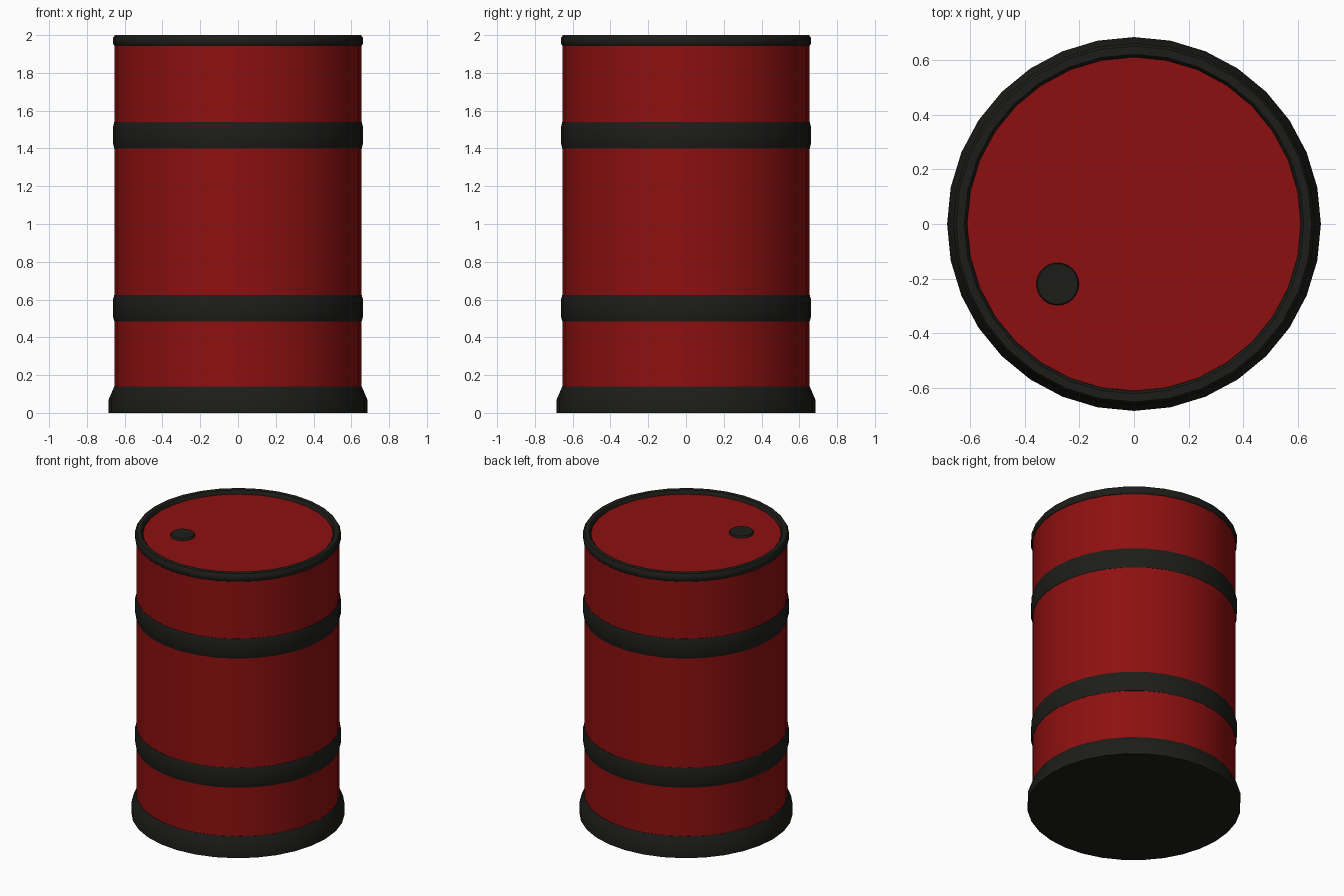
import bpy, bmesh, math

if "Cube" in bpy.data.objects:
    bpy.data.objects.remove(bpy.data.objects["Cube"])

SIDES = 32


def material(name, rgb):
    m = bpy.data.materials.new(name)
    m.diffuse_color = (*rgb, 1)
    m.use_nodes = True
    m.node_tree.nodes["Principled BSDF"].inputs["Base Color"].default_value = m.diffuse_color
    return m


red = material("red_paint", (0.27, 0.005, 0.005))
black = material("black_rubber", (0.012, 0.012, 0.010))


def lathe(name, profile, mat, center=(0, 0), closed=False):
    """Spin (radius, z) points about z; open profiles starting/ending on the axis make caps."""
    bm = bmesh.new()
    rings = []
    for r, z in profile:
        if r == 0:
            rings.append([bm.verts.new((0, 0, z))] * SIDES)
        else:
            rings.append([bm.verts.new((r * math.cos(2 * math.pi * i / SIDES),
                                        r * math.sin(2 * math.pi * i / SIDES), z))
                          for i in range(SIDES)])
    pairs = list(zip(rings, rings[1:])) + ([(rings[-1], rings[0])] if closed else [])
    for a, b in pairs:
        for i in range(SIDES):
            j = (i + 1) % SIDES
            bm.faces.new(list(dict.fromkeys((a[i], a[j], b[j], b[i]))))
    bmesh.ops.recalc_face_normals(bm, faces=bm.faces)
    mesh = bpy.data.meshes.new(name)
    bm.to_mesh(mesh)
    bm.free()
    mesh.materials.append(mat)
    obj = bpy.data.objects.new(name, mesh)
    obj.location = (*center, 0)
    bpy.context.collection.objects.link(obj)
    bpy.ops.object.select_all(action='DESELECT')
    obj.select_set(True)
    bpy.context.view_layer.objects.active = obj
    bpy.ops.object.shade_smooth_by_angle(angle=math.radians(40))
    return obj


# Drum shell with its recessed lid
lathe("drum_body", [(0, 0.02), (0.653, 0.02), (0.653, 1.975), (0, 1.975)], red)

# Flared foot, closed underneath
lathe("base_foot", [(0, 0), (0.685, 0), (0.685, 0.07), (0.655, 0.14), (0.64, 0.14)], black)

# Two hoops around the shell
for name, z in (("lower_hoop", 0.485), ("upper_hoop", 1.40)):
    lathe(name, [(0.64, z), (0.655, z), (0.663, z + 0.03), (0.663, z + 0.11),
                 (0.655, z + 0.14), (0.64, z + 0.14)], black, closed=True)

# Rolled rim around the lid
lathe("top_rim", [(0.61, 1.945), (0.655, 1.945), (0.663, 1.955), (0.663, 1.983),
                  (0.652, 2.0), (0.622, 2.0), (0.612, 1.988)], black, closed=True)

# Filler cap
lathe("filler_cap", [(0, 1.96), (0.078, 1.96), (0.078, 1.985), (0.074, 1.99), (0, 1.99)],
      black, center=(-0.28, -0.22))
